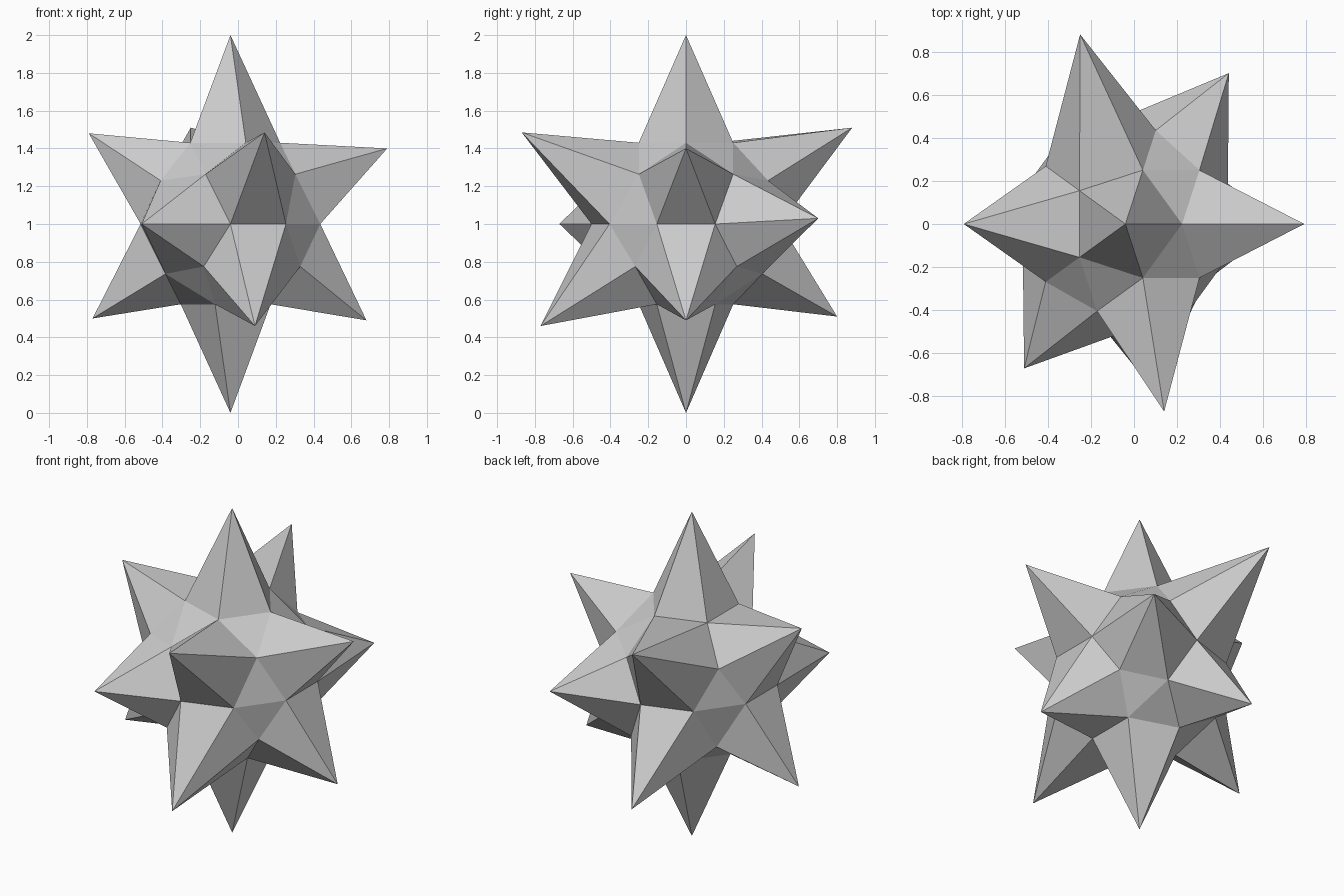
import bpy, bmesh
from math import cos, sin, radians

if "Cube" in bpy.data.objects:
    bpy.data.objects.remove(bpy.data.objects["Cube"])

CX, CZ = -0.04, 1.0
bm = bmesh.new()
verts = {}


def ring(name, angles, radius, z):
    for a in angles:
        r = radians(a)
        verts[name, a % 360] = bm.verts.new((CX + radius * cos(r), radius * sin(r), CZ + z))


# Core: pentagon caps, two shoulder rings and an equator
near, far = (36, -36, -108), (72, 144, -144)
ring("t", range(0, 360, 72), 0.263, 0.43)
ring("u", near, 0.425, 0.264)
ring("u", far, 0.457, 0.23)
ring("q", (18, -18, 90, 126, 162, 198, -90, -54), 0.5, 0)
ring("v", near, 0.457, -0.225)
ring("v", far, 0.425, -0.264)
ring("b", range(36, 360, 72), 0.263, -0.425)
hull = bmesh.ops.convex_hull(bm, input=list(bm.verts))


def pair(n, a, d):
    return [(n, a - d), (n, a + d)]


def pent(cap, side, a):
    return [(cap, a)] + pair(side, a, 36) + pair("q", a, 18)


def hexa(cap, side, a):
    return pair(cap, a, 36) + pair(side, a, 36) + pair("q", a, 18)


def waist(a):
    return pair("q", a, 36) + pair("u", a, 18) + pair("v", a, 18)


# Spikes: base outline and tip position
spikes = [
    ([("t", a) for a in range(0, 360, 72)], (-0.04, 0, 2.0)),
    ([("b", a) for a in range(36, 360, 72)], (-0.04, 0, 0.0)),
    (pent("t", "u", 0), (0.79, 0, 1.40)),
    (pent("t", "u", -72), (0.14, -0.87, 1.485)),
    (hexa("t", "u", 108), (-0.25, 0.88, 1.51)),
    (hexa("t", "u", 180), (-0.79, 0, 1.48)),
    (hexa("b", "v", 0), (0.68, 0, 0.49)),
    (hexa("b", "v", -72), (0.09, -0.77, 0.46)),
    (pent("b", "v", 108), (-0.19, 0.80, 0.51)),
    (pent("b", "v", 180), (-0.77, 0, 0.50)),
    (waist(54), (0.44, 0.70, 1.03)),
    (waist(-126), (-0.51, -0.67, 1.0)),
]

# Replace each base facet of the core with a pyramid
for keys, tip in spikes:
    base = {verts[n, a % 360] for n, a in keys}
    cap = [f for f in bm.faces if set(f.verts) <= base]
    rim = [e for e in {e for f in cap for e in f.edges}
           if sum(f in cap for f in e.link_faces) == 1]
    rim = [tuple(e.verts) for e in rim]
    bmesh.ops.delete(bm, geom=cap, context="FACES_ONLY")
    peak = bm.verts.new(tip)
    for p, q in rim:
        bm.faces.new((p, q, peak))

loose = [e for e in bm.edges if not e.link_faces]
bmesh.ops.delete(bm, geom=loose, context="EDGES")
bmesh.ops.recalc_face_normals(bm, faces=list(bm.faces))
mesh = bpy.data.meshes.new("spiked_star")
bm.to_mesh(mesh)
bm.free()
bpy.context.collection.objects.link(bpy.data.objects.new("spiked_star", mesh))
